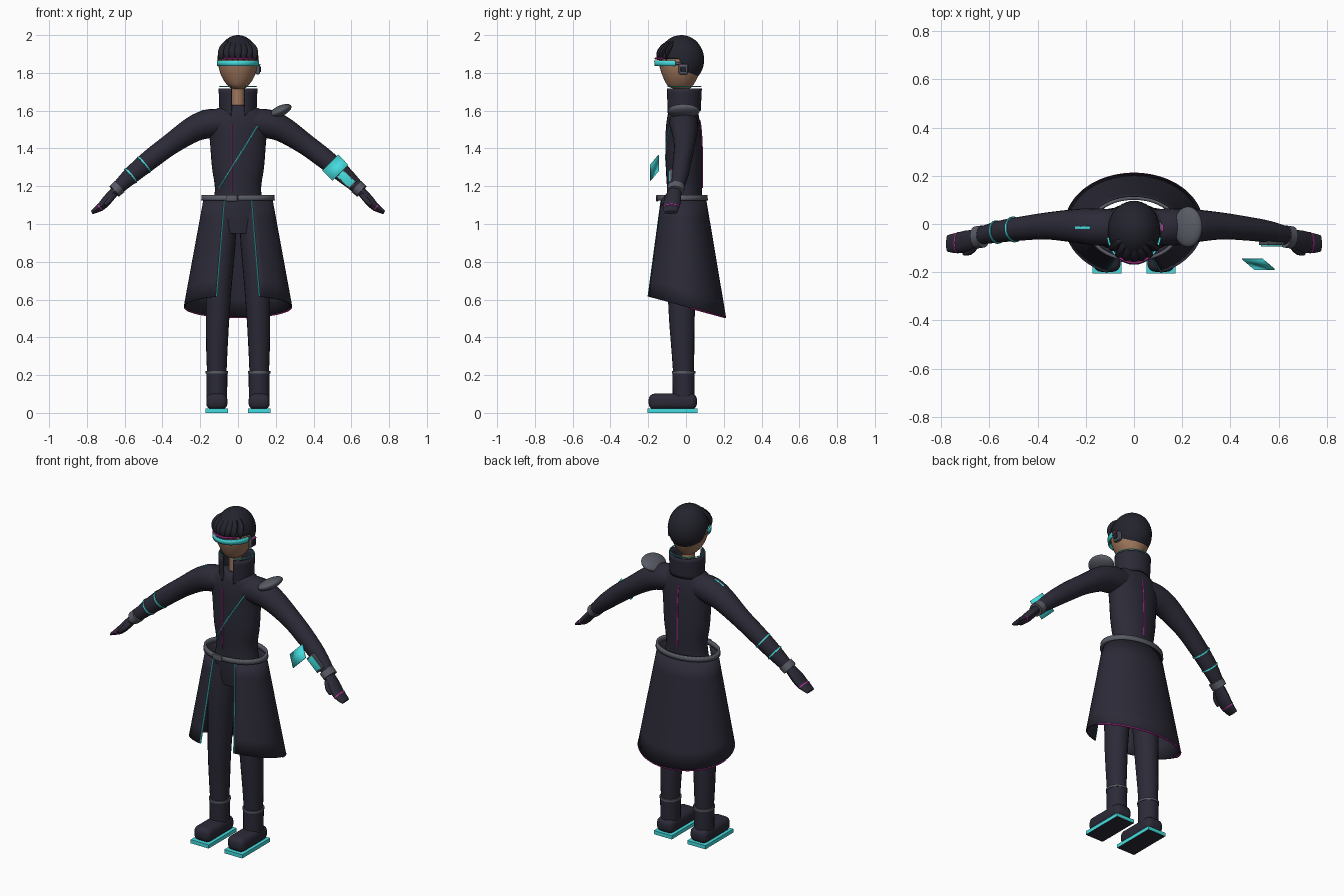
import bpy, bmesh
from math import sin, cos, pi, radians
from mathutils import Vector, Matrix

cube = bpy.data.objects.get("Cube")
if cube:
    bpy.data.objects.remove(cube)


def material(name, rgb):
    m = bpy.data.materials.new(name)
    m.use_nodes = True
    m.diffuse_color = (*rgb, 1)
    m.node_tree.nodes["Principled BSDF"].inputs["Base Color"].default_value = (*rgb, 1)
    return m


CLOTH = material("dark cloth", (.024, .023, .038))
HAIR = material("black hair", (.017, .017, .027))
METAL = material("grey metal", (.1, .105, .13))
CYAN = material("cyan glow", (.06, .72, .74))
MAGENTA = material("magenta trim", (.5, .03, .33))
SKIN = material("tan skin", (.36, .19, .11))


def finish(name, bm, mats, angle=40):
    bmesh.ops.recalc_face_normals(bm, faces=bm.faces)
    me = bpy.data.meshes.new(name)
    bm.to_mesh(me)
    bm.free()
    ob = bpy.data.objects.new(name, me)
    bpy.context.collection.objects.link(ob)
    for m in mats if isinstance(mats, list) else [mats]:
        me.materials.append(m)
    bpy.ops.object.select_all(action='DESELECT')
    ob.select_set(True)
    bpy.context.view_layer.objects.active = ob
    bpy.ops.object.shade_smooth_by_angle(angle=radians(angle))
    return ob


def rounded(stations, steps):
    """Pass a smooth curve through the stations."""
    out, n = [], len(stations)
    for i in range(n - 1):
        p = [Vector(stations[min(max(j, 0), n - 1)]) for j in range(i - 1, i + 3)]
        for k in range(steps):
            t = k / steps
            out.append(p[1] + (p[2] - p[0]) * t / 2
                       + (p[0] - 2.5 * p[1] + 2 * p[2] - p[3] / 2) * t ** 2
                       + (1.5 * (p[1] - p[2]) + (p[3] - p[0]) / 2) * t ** 3)
    return out + [Vector(stations[-1])]


def sweep(name, stations, mat, sides=20, steps=4, ref=(0, 1, 0)):
    """Skin ellipses (x, y, z, radius a, radius b) along a path."""
    st = rounded(stations, steps)
    pts = [s.to_3d() if len(s) == 3 else Vector(s[:3]) for s in st]
    bm, rings = bmesh.new(), []
    for i, s in enumerate(st):
        t = (pts[min(i + 1, len(pts) - 1)] - pts[max(i - 1, 0)]).normalized()
        a = Vector(ref).cross(t).normalized()
        b = t.cross(a)
        rings.append([bm.verts.new(pts[i] + a * s[3] * cos(2 * pi * k / sides)
                                   + b * s[4] * sin(2 * pi * k / sides)) for k in range(sides)])
    for r, q in zip(rings, rings[1:]):
        for k in range(sides):
            bm.faces.new((r[k], r[k - 1], q[k - 1], q[k]))
    bm.faces.new(rings[0])
    bm.faces.new(rings[-1])
    return finish(name, bm, mat)


def trim(name, pts, mat, r=.004, ref=(0, 1, 0)):
    return sweep(name, [(*p, r, r) for p in pts], mat, 6, 1, ref)


def wall(top, bot, t, a):
    """Point on a flared wall; a rim is (rx, ry, centre y, z, tilt), a = 0 faces front."""
    q = []
    for rx, ry, cy, z, tilt in (top, bot):
        y = cy - ry * cos(a)
        q.append(Vector((rx * sin(a), y, z + tilt * y)))
    return q[0].lerp(q[1], t)


def arc(a0, a1, n=48):
    return [a0 + (a1 - a0) * i / n for i in range(n + 1)]


def shell(name, top, bot, a0, a1, mat, thick, rows=6):
    bm = bmesh.new()
    g = [[bm.verts.new(wall(top, bot, j / rows, a)) for a in arc(a0, a1)] for j in range(rows + 1)]
    for r, q in zip(g, g[1:]):
        for k in range(len(r) - 1):
            bm.faces.new((r[k], q[k], q[k + 1], r[k + 1]))
    ob = finish(name, bm, mat)
    mod = ob.modifiers.new("thickness", 'SOLIDIFY')
    mod.thickness, mod.offset = thick, 0
    return ob


def box(name, loc, size, mat, bevel=.004, rot=(0, 0, 0), segs=2):
    bm = bmesh.new()
    bmesh.ops.create_cube(bm, size=1)
    bmesh.ops.scale(bm, vec=size, verts=bm.verts)
    if bevel:
        bmesh.ops.bevel(bm, geom=bm.edges[:], offset=bevel, segments=segs, affect='EDGES', profile=.5)
    ob = finish(name, bm, mat)
    ob.location, ob.rotation_euler = loc, rot
    return ob


def ellipsoid(bm, loc, radii, rot=0):
    m = Matrix.Translation(loc) @ Matrix.Rotation(rot, 4, 'Y') @ Matrix.Diagonal((*radii, 1))
    bmesh.ops.create_uvsphere(bm, u_segments=40, v_segments=24, radius=1, matrix=m)


# Torso
torso = sweep("torso", [(0, -.01, .95, .12, .08), (0, -.01, 1.05, .14, .09), (0, -.008, 1.18, .122, .092),
                        (0, -.01, 1.3, .138, .096), (0, -.012, 1.45, .15, .094), (0, -.015, 1.54, .165, .088),
                        (0, -.015, 1.6, .13, .075), (0, -.015, 1.63, .06, .05)], CLOTH, 36)
bpy.context.view_layer.update()


def on_torso(x, z, side):
    hit, loc, _, _ = torso.ray_cast(Vector((x, side, z)), Vector((0, -side, 0)))
    return loc if hit else Vector((x, side * .08, z))


steps = [i / 24 for i in range(25)]
trim("chest_diagonal_trim", [on_torso(-.1 + .24 * t, 1.19 + .39 * t, -1) for t in steps], CYAN, .004, (1, 0, 0))
trim("chest_zip", [on_torso(-.032, 1.17 + .36 * t, -1) for t in steps], MAGENTA, .004, (1, 0, 0))
trim("spine_trim", [on_torso(0, 1.19 + .36 * t, 1) for t in steps], MAGENTA, .005, (1, 0, 0))

# Coat skirt with open front, edge trims and belt
top, hem = (.18, .122, -.018, 1.125, 0), (.283, .212, -.004, .562, -.27)
shell("coat_skirt", top, hem, .41, 2 * pi - .41, CLOTH, .008)
for side, a in (("left", .41), ("right", -.41)):
    trim(side + "_coat_edge_trim", [wall(top, hem, t, a) for t in steps], CYAN, .005, (1, 0, 0))
trim("hem_trim", [wall(top, hem, 1, a) for a in arc(1.7, 2 * pi - 1.7)], MAGENTA, .005, (0, 0, 1))
shell("belt", (.185, .127, -.02, 1.152, 0), (.188, .129, -.02, 1.124, 0), 0, 2 * pi, METAL, .014, 2)
box("belt_buckle", (-.032, -.151, 1.137), (.058, .014, .034), METAL)

# Collar and its glowing rim
c_top, c_low = (.097, .09, -.012, 1.718, 0), (.092, .084, -.012, 1.585, .2)
shell("collar", c_top, c_low, .37, 2 * pi - .37, CLOTH, .012)
trim("collar_rim_trim", [Vector((0, 0, .009)) + wall(c_top, c_low, 0, a) for a in arc(.37, 2 * pi - .37)],
     CYAN, .003, (0, 0, 1))

# Neck and head
sweep("neck", [(0, -.02, 1.58, .036, .038), (0, -.025, 1.78, .034, .038)], SKIN)
sweep("head", [(0, -.035, 1.713, .022, .03), (0, -.034, 1.725, .046, .06), (0, -.032, 1.765, .078, .086),
               (0, -.03, 1.82, .1, .107), (0, -.03, 1.88, .1, .112), (0, -.03, 1.95, .06, .07)], SKIN, 32)

# Hair cap with a level fringe in front and a nape behind the ears
bm = bmesh.new()
ellipsoid(bm, (0, -.025, 1.87), (.109, .121, .13))
for co, no in (((0, 0, 1.875), (0, 0, 1)), ((0, 0, 1.8), (0, .9, .45))):
    bmesh.ops.bisect_plane(bm, geom=bm.verts[:] + bm.edges[:] + bm.faces[:], plane_co=co, plane_no=no)
gone = []
for f in bm.faces:
    c = f.calc_center_median()
    if c.z < 1.875 and c.y * .9 + (c.z - 1.8) * .45 < 0:
        gone.append(f)
bmesh.ops.delete(bm, geom=gone, context='FACES')
hair = finish("hair_cap", bm, HAIR)
hair.modifiers.new("thickness", 'SOLIDIFY').thickness = .012
for i in range(7):
    x = (i - 3) * .029
    y = -.025 - .12 * (1 - (x / .112) ** 2) ** .5
    sweep("fringe_lock_%d" % (i + 1), [(x * .35 - .01, -.06, 1.975, .006, .01), (x * .8, y * .8, 1.942, .02, .014),
                                       (x, y, 1.905, .02, .012), (x * 1.02, y - .004, 1.868, .004, .004)], HAIR, 10)

# Visor and ear module
shell("visor", (.11, .131, -.034, 1.866, 0), (.108, .128, -.034, 1.836, 0), -1.4, 1.4, CYAN, .008, 2)
brow = (.106, .127, -.034, 1.876, 0)
trim("visor_top_trim", [wall(brow, brow, 0, a) for a in arc(-.8, .8)], MAGENTA, .006, (0, 0, 1))
for s, side in ((1, "left"), (-1, "right")):
    box(side + "_visor_arm", (s * .105, -.045, 1.85), (.01, .04, .014), METAL)
box("ear_module", (.105, -.014, 1.82), (.024, .05, .056), METAL, .008)
box("ear_module_cap", (.118, -.014, 1.82), (.01, .028, .03), HAIR, .003)
box("ear_module_light", (.117, -.014, 1.843), (.01, .03, .005), MAGENTA, 0)

# Shoulder pad on the left, light strip on the right shoulder
bm = bmesh.new()
ellipsoid(bm, (.224, -.012, 1.598), (.064, .084, .028), radians(-25))
finish("shoulder_pad", bm, METAL)
box("shoulder_light", (-.212, -.015, 1.588), (.07, .012, .008), CYAN, .002, (0, radians(-24), 0))

for s, side in ((1, "left"), (-1, "right")):
    # Arm, cuff and hand
    def flip(rows):
        return [(s * r[0], *r[1:]) for r in rows]
    sweep(side + "_arm", flip([(.08, -.015, 1.54, .07, .075), (.16, -.012, 1.53, .076, .077),
                               (.24, -.008, 1.5, .068, .07), (.36, -.008, 1.42, .056, .056),
                               (.46, -.018, 1.345, .053, .05), (.56, -.032, 1.262, .046, .045),
                               (.65, -.052, 1.178, .032, .034)]), CLOTH)
    sweep(side + "_cuff", flip([(.627, -.052, 1.198, .039, .046), (.655, -.056, 1.173, .037, .046)]), METAL)
    sweep(side + "_hand", flip([(.645, -.058, 1.182, .024, .034), (.69, -.07, 1.13, .026, .044),
                                (.72, -.077, 1.097, .023, .044), (.75, -.08, 1.076, .017, .04),
                                (.774, -.08, 1.061, .01, .034)]), CLOTH, 12)
    sweep(side + "_thumb", flip([(.655, -.09, 1.155, .014, .014), (.68, -.115, 1.125, .014, .013),
                                 (.705, -.122, 1.1, .009, .009)]), CLOTH, 10)
    sweep(side + "_knuckle_trim", flip([(.729, -.078, 1.09, .0235, .0445), (.734, -.078, 1.086, .0225, .044)]),
          MAGENTA, 12)

    # Leg, boot and sole
    sweep(side + "_leg", flip([(.07, -.012, 1.06, .066, .08), (.088, -.018, .9, .075, .084),
                               (.1, -.022, .7, .069, .077), (.108, -.022, .5, .062, .068),
                               (.112, -.016, .32, .056, .06), (.112, -.013, .18, .05, .053)]), CLOTH)
    sweep(side + "_boot_shaft", flip([(.112, -.013, .06, .054, .058), (.112, -.013, .13, .055, .058),
                                      (.112, -.013, .215, .056, .059)]), CLOTH)
    sweep(side + "_boot_band", flip([(.112, -.013, .209, .059, .062), (.112, -.013, .222, .059, .062)]), METAL)
    box(side + "_boot_foot", (s * .112, -.07, .06), (.112, .256, .084), CLOTH, .032, segs=4)
    sole = box(side + "_sole", (s * .112, -.072, .011), (.12, .266, .022), [CYAN, CLOTH], 0)
    for f in sole.data.polygons:
        f.material_index = int(f.normal.z < -.5)

# Glowing bands on the right forearm
for n, x, z, y, r in (("upper", -.495, 1.317, -.022, .054), ("lower", -.565, 1.258, -.033, .049)):
    sweep(n + "_forearm_band", [(x, y, z, r, r), (x - .006, y - .001, z - .005, r, r)], CYAN)

# Screen on the left forearm with a floating panel above it
tilt = (0, radians(43), 0)
box("forearm_screen_frame", (.572, -.078, 1.238), (.1, .02, .058), METAL, .004, tilt)
box("forearm_screen", (.572, -.09, 1.238), (.084, .006, .044), CYAN, .001, tilt)
bm = bmesh.new()
corner, across, along = Vector((.447, -.146, 1.283)), Vector((.084, 0, .084)), Vector((.052, -.044, -.053))
bm.faces.new([bm.verts.new(p) for p in (corner, corner + along, corner + across + along, corner + across)])
panel = finish("floating_panel", bm, CYAN)
panel.modifiers.new("thickness", 'SOLIDIFY').thickness = .004
